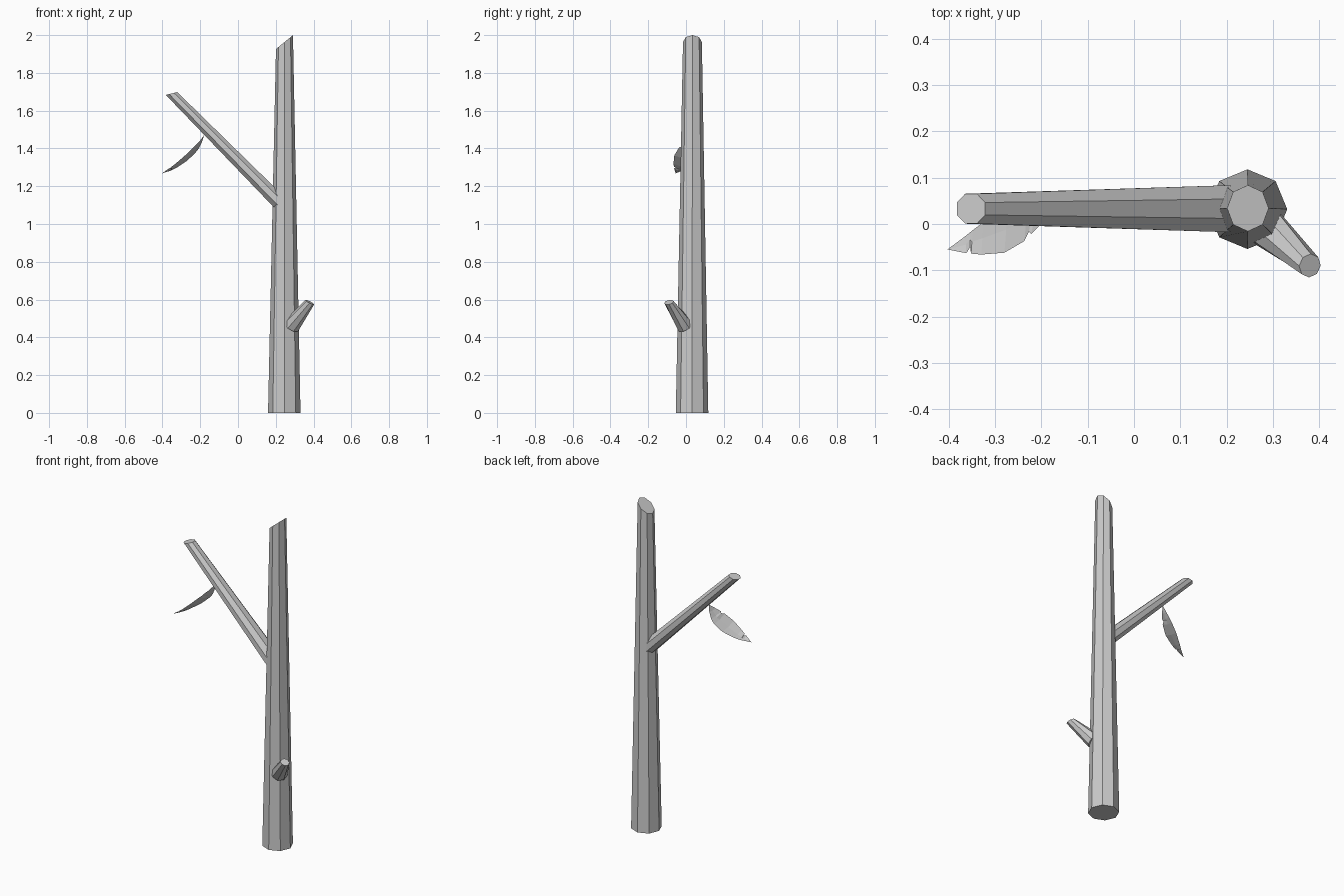
import bpy, bmesh, math
from mathutils import Vector

if "Cube" in bpy.data.objects:
    bpy.data.objects.remove(bpy.data.objects["Cube"])


def finish(name, bm):
    bmesh.ops.recalc_face_normals(bm, faces=bm.faces[:])
    mesh = bpy.data.meshes.new(name)
    bm.to_mesh(mesh)
    bm.free()
    obj = bpy.data.objects.new(name, mesh)
    bpy.context.collection.objects.link(obj)
    return obj


def ring(center, u, v, turn=0.0):
    """Octagon around a centre, spanned by two radius vectors."""
    c, u, v = Vector(center), Vector(u), Vector(v)
    angles = [turn + math.tau * i / 8 for i in range(8)]
    return [c + u * math.cos(a) + v * math.sin(a) for a in angles]


def limb(name, start, end):
    """Closed eight-sided limb between two octagons."""
    bm = bmesh.new()
    a = [bm.verts.new(p) for p in start]
    b = [bm.verts.new(p) for p in end]
    for i in range(8):
        j = (i + 1) % 8
        bm.faces.new((a[i], a[j], b[j], b[i]))
    bm.faces.new(a[::-1])
    bm.faces.new(b)
    return finish(name, bm)


def tilted(center, normal, radius, turn=0.0):
    """Octagon perpendicular to a direction."""
    n = Vector(normal).normalized()
    u = Vector((-n.y, n.x, 0)).normalized()
    return ring(center, u * radius, n.cross(u) * radius, turn)


# Tapered trunk with a slanted cut at the top
limb("trunk",
     ring((0.245, 0.032, 0), (0.086, 0, 0), (0, 0.086, 0)),
     ring((0.246, 0.034, 1.963), (0.045, 0, 0.037), (0, 0.05, 0)))

# Long branch, its root buried in the trunk
half = math.pi / 8
limb("long_branch",
     ring((0.208, 0.033, 1.125), (0, 0, -0.06), (0, 0.055, 0), half),
     ring((-0.352, 0.033, 1.691), (-0.033, 0, -0.008), (0, 0.035, 0), half))

# Short stub low on the trunk
limb("short_stub",
     tilted((0.283, -0.005, 0.46), (0.095, -0.088, 0.135), 0.046, half),
     tilted((0.380, -0.090, 0.586), (0.45, -0.2, 0.9), 0.026, half))

# Leaf: front edge (with two small nicks) and back edge, joined along a midrib
front = [(-0.200, 0.000, 1.443), (-0.222, -0.022, 1.421), (-0.227, -0.016, 1.414),
         (-0.237, -0.037, 1.405), (-0.280, -0.062, 1.363), (-0.330, -0.066, 1.320),
         (-0.352, -0.064, 1.303), (-0.354, -0.050, 1.299), (-0.362, -0.063, 1.296)]
back = [(-0.190, 0.047, 1.436), (-0.207, 0.054, 1.402), (-0.215, 0.055, 1.390),
        (-0.228, 0.054, 1.374), (-0.272, 0.038, 1.333), (-0.325, 0.004, 1.298),
        (-0.348, -0.013, 1.286), (-0.354, -0.018, 1.283), (-0.364, -0.026, 1.280)]
bm = bmesh.new()
base = bm.verts.new((-0.178, 0.035, 1.472))
tip = bm.verts.new((-0.403, -0.055, 1.268))
rows = []
for f, b in zip(front, back):
    f, b = Vector(f), Vector(b)
    mid = (f + b) / 2 - Vector((0, 0, 0.004))
    rows.append([bm.verts.new(p) for p in (f, mid, b)])
for k in range(2):
    bm.faces.new((base, rows[0][k], rows[0][k + 1]))
    for r, s in zip(rows, rows[1:]):
        bm.faces.new((r[k], s[k], s[k + 1], r[k + 1]))
    bm.faces.new((rows[-1][k], tip, rows[-1][k + 1]))
finish("leaf", bm)
